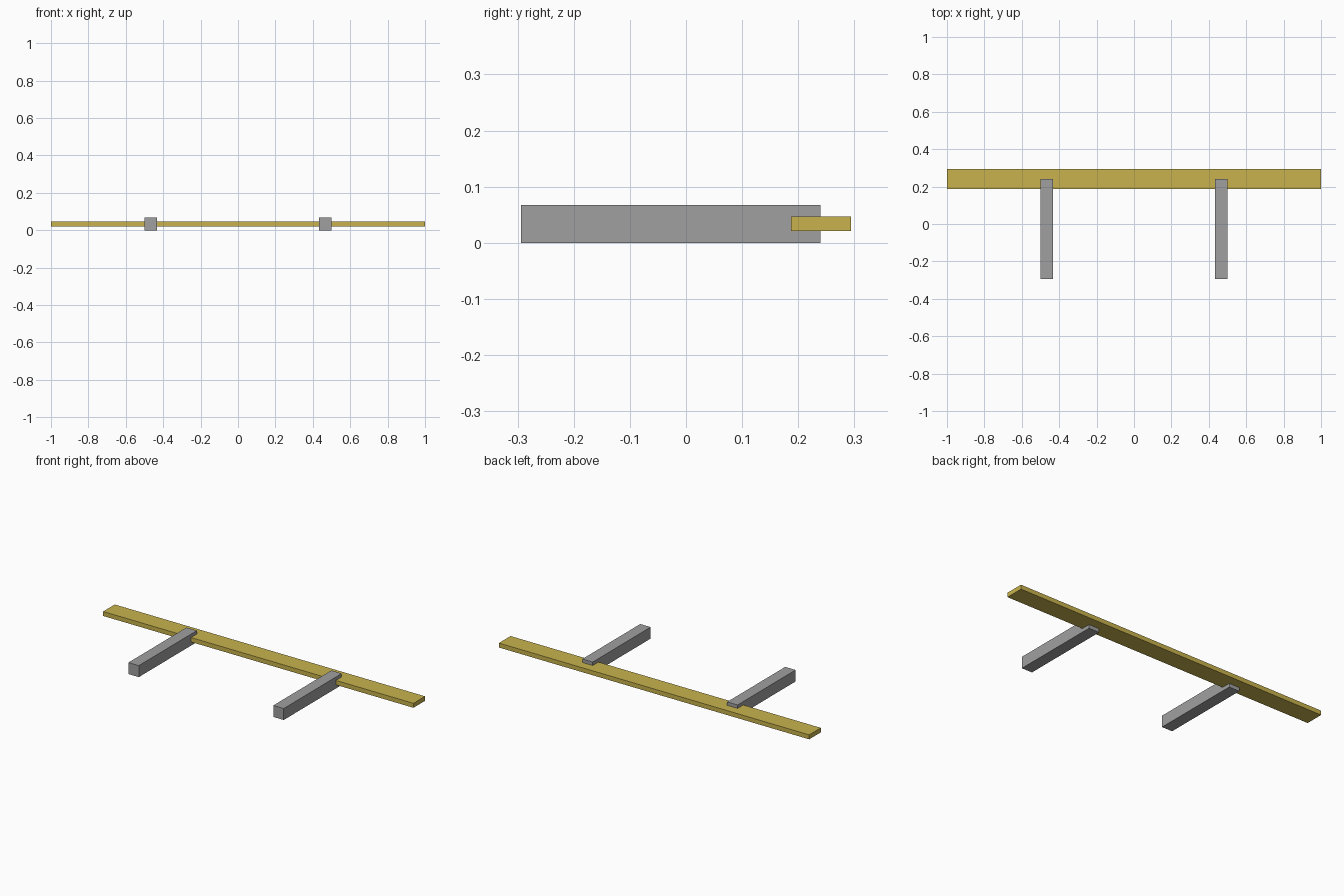
import bpy

if "Cube" in bpy.data.objects:
    bpy.data.objects.remove(bpy.data.objects["Cube"])


def material(name, color):
    m = bpy.data.materials.new(name)
    m.diffuse_color = (*color, 1.0)
    m.use_nodes = True
    m.node_tree.nodes["Principled BSDF"].inputs["Base Color"].default_value = m.diffuse_color
    return m


def box(name, lo, hi, mat):
    """Axis-aligned box between two corners."""
    bpy.ops.mesh.primitive_cube_add(size=1)
    ob = bpy.context.object
    ob.name = name
    ob.location = [(a + b) / 2 for a, b in zip(lo, hi)]
    ob.scale = [b - a for a, b in zip(lo, hi)]
    bpy.ops.object.transform_apply(location=True, rotation=False, scale=True)
    ob.data.materials.append(mat)
    return ob


yellow = material("mustard yellow", (0.58, 0.45, 0.075))
grey = material("mid grey", (0.35, 0.35, 0.35))

# Long flat plank along the back
box("plank", (-1.0, 0.187, 0.021), (1.0, 0.294, 0.047), yellow)

# Two square bars that the plank passes through
for side, x in (("left", -0.467), ("right", 0.467)):
    box(side + "_bar", (x - 0.0335, -0.294, 0.0), (x + 0.0335, 0.24, 0.067), grey)
